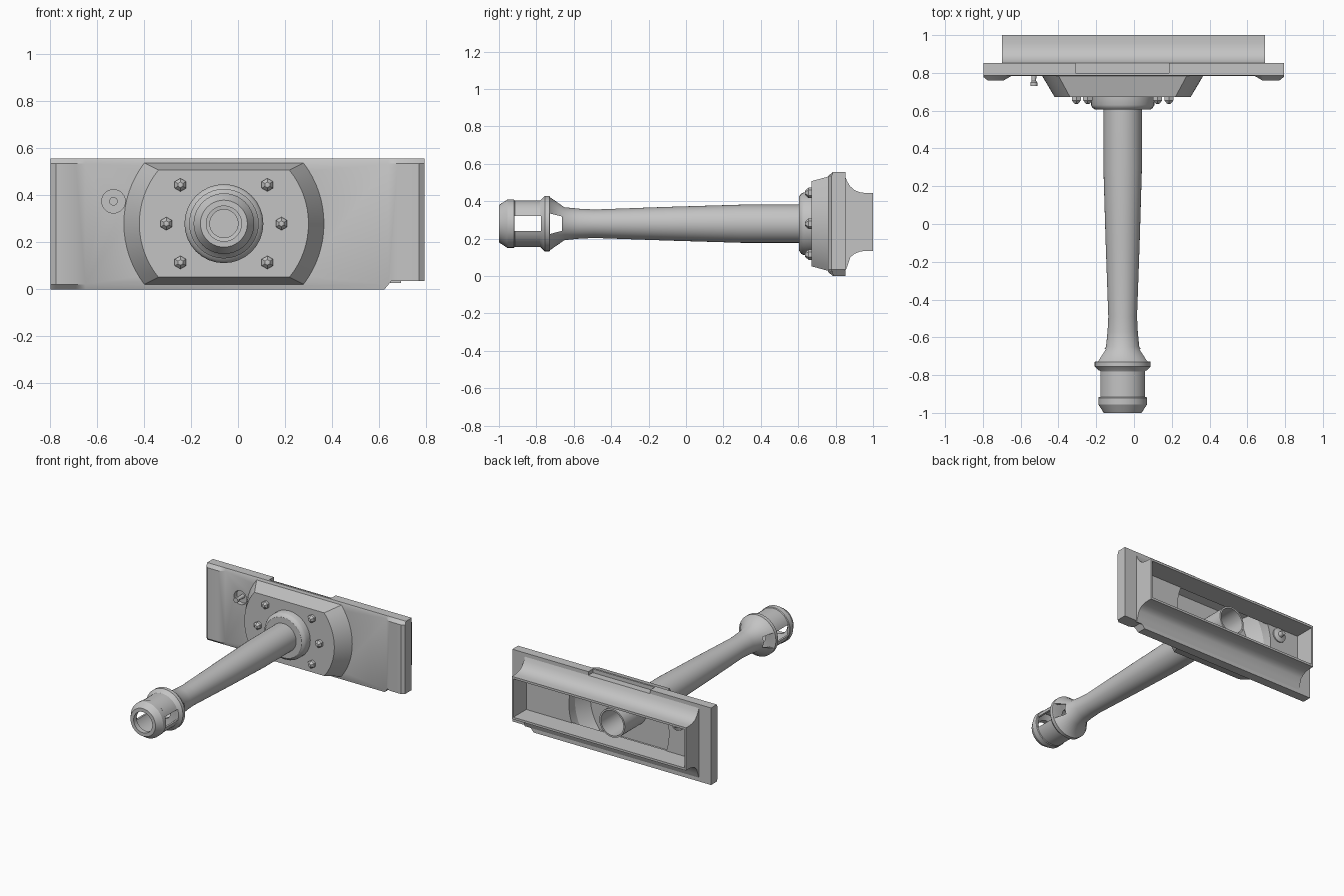
import bpy, bmesh, math
from mathutils import Vector

if "Cube" in bpy.data.objects:
    bpy.data.objects.remove(bpy.data.objects["Cube"])

CX, CZ = -0.06, 0.28          # barrel axis
grey = bpy.data.materials.new("plain_grey")
grey.diffuse_color = (0.55, 0.55, 0.55, 1)
grey.use_nodes = True
grey.node_tree.nodes["Principled BSDF"].inputs["Base Color"].default_value = grey.diffuse_color


def loft(name, rings, caps=True, helper=False):
    """Skin a list of point rings; single-point rings become poles."""
    bm = bmesh.new()
    vr = [[bm.verts.new(p) for p in r] for r in rings]
    for a, b in zip(vr, vr[1:]):
        n = max(len(a), len(b))
        for i in range(n):
            j = (i + 1) % n
            if len(a) == 1:
                bm.faces.new((a[0], b[i], b[j]))
            elif len(b) == 1:
                bm.faces.new((a[i], a[j], b[0]))
            else:
                bm.faces.new((a[i], a[j], b[j], b[i]))
    if caps:
        for r in (vr[0], vr[-1]):
            if len(r) > 2:
                bm.faces.new(r)
    bmesh.ops.recalc_face_normals(bm, faces=bm.faces)
    me = bpy.data.meshes.new(name)
    bm.to_mesh(me)
    bm.free()
    ob = bpy.data.objects.new(name, me)
    bpy.context.collection.objects.link(ob)
    me.materials.append(grey)
    ob.hide_render = helper
    ob.hide_viewport = False
    return ob


def circle(r, y, n=32, x=CX, z=CZ, turn=0.0):
    if r == 0:
        return [(x, y, z)]
    return [(x + r * math.cos(turn + 2 * math.pi * i / n), y,
             z + r * math.sin(turn + 2 * math.pi * i / n)) for i in range(n)]


def lathe(name, profile, n=32, x=CX, z=CZ, turn=0.0):
    return loft(name, [circle(r, y, n, x, z, turn) for r, y in profile])


def prism_x(name, poly, x0, x1, helper=False):
    return loft(name, [[(x, y, z) for y, z in poly] for x in (x0, x1)], helper=helper)


def box(name, x0, x1, y0, y1, z0, z1, helper=False):
    return prism_x(name, [(y0, z0), (y1, z0), (y1, z1), (y0, z1)], x0, x1, helper)


def cut(ob, *cutters):
    for c in cutters:
        m = ob.modifiers.new("cut", 'BOOLEAN')
        m.operation, m.solver, m.object = 'DIFFERENCE', 'EXACT', c
    bpy.context.view_layer.update()
    me = bpy.data.meshes.new_from_object(
        ob.evaluated_get(bpy.context.evaluated_depsgraph_get()))
    ob.modifiers.clear()
    ob.data = me


def outline(radius, half, y, n=16):
    """Two circular arcs joined by flat top and bottom edges."""
    a = math.asin(half / radius)
    angs = [-a + 2 * a * i / n for i in range(n + 1)]
    angs += [math.pi + t for t in angs]
    return [(CX + radius * math.cos(t), y, CZ + radius * math.sin(t)) for t in angs]


# Shield plate with thickened, chamfered ends
stations = [(-0.797, .778), (-.775, .76), (-.69, .76), (-.65, .783),
            (.64, .783), (.68, .76), (.77, .76), (.793, .778)]
plate = loft("shield_plate", [
    [(x, f, .022), (x, .786, 0), (x, .852, 0), (x, .852, .557), (x, .786, .557), (x, f, .535)]
    for x, f in stations])

# Rear rails with concave outer faces, top and mirrored bottom
cove = [(.845, .53), (.852, .53), (.862, .505), (.878, .48), (.9, .46),
        (.93, .448), (.96, .444), (1.0, .444), (1.0, .428), (.845, .428)]
top_rail = prism_x("top_rail", cove, -.70, .693)
bottom_rail = prism_x("bottom_rail", [(y, .557 - z + .022 * (z < .5)) for y, z in cove], -.70, .693)
for n, x in (("left", -.70), ("right", .681)):
    box(n + "_end_wall", x, x + .012, .845, 1.0, .14, .444)

# Cutters: top slot, lower corner, housing opening, stud hole
SX, SZ = -.53, .375
slot = box("slot_cutter", -.31, .185, .80, .872, .53, .6, True)
corner = loft("corner_cutter", [[(.615, y, -.01), (.652, y, .035), (.9, y, .035), (.9, y, -.01)]
                                for y in (.7, .9)], helper=True)
opening = loft("opening_cutter", [outline(.40, .22, y) for y in (.7, .9)], helper=True)
hole = loft("hole_cutter", [circle(.05, y, 24, SX, SZ) for y in (.7, .9)], helper=True)
cut(plate, slot, corner, opening, hole)
cut(top_rail, slot)

# Hollow housing around the barrel root
loft("barrel_housing", [outline(.345, .215, .685), outline(.405, .24, .79),
                        outline(.43, .26, .79), outline(.36, .228, .672)])

# Collar
lathe("barrel_collar", [(.08, .68), (.168, .68), (.168, .63), (.16, .615), (.145, .605), (.08, .605)])

# Barrel with hollow muzzle brake
barrel = lathe("barrel", [
    (0, -.55), (.062, -.5), (.09, .3), (.09, .93), (.102, .93), (.102, .3), (.09, -.1),
    (.076, -.49), (.08, -.57), (.088, -.65), (.14, -.725), (.148, -.73), (.148, -.755),
    (.128, -.775), (.125, -.78), (.125, -.915), (.129, -.92), (.129, -.955), (.1, -1.0),
    (.075, -1.0), (.075, -.965), (.112, -.945), (.112, -.775), (.06, -.768), (.06, -.735),
    (.125, -.725), (.078, -.657), (0, -.657)], 40)
side_port = box("port_cutter", -.4, .3, -.916, -.776, .24, .32, True)
cone_port = prism_x("cone_port_cutter", [(-.728, .225), (-.662, .242), (-.662, .318), (-.728, .335)],
                    -.4, .3, True)
cut(barrel, side_port, cone_port)

# Hexagonal domed bolts
for i, (dx, dz) in enumerate([(s * a, b) for s in (-1, 1)
                              for a, b in ((.185, .165), (.245, 0), (.185, -.165))]):
    lathe("bolt_%d" % (i + 1), [(.028, .68), (.028, .655), (.012, .637), (0, .635)],
          6, CX + dx, CZ + dz, math.pi / 6)

# Stud in a shallow dish
lathe("sight_stud", [(0, .73), (.018, .73), (.018, .75), (.012, .757), (.014, .815), (.051, .815),
                     (.051, .86), (.02, .87), (.015, .9), (0, .9)], 24, SX, SZ)

# Smooth shading with sharp edges kept, cutters dropped from the scene
for ob in list(bpy.data.objects):
    if ob.hide_render:
        bpy.data.objects.remove(ob)
bpy.ops.object.select_all(action='DESELECT')
for ob in bpy.data.objects:
    ob.select_set(True)
    bpy.context.view_layer.objects.active = ob
bpy.ops.object.shade_smooth_by_angle(angle=math.radians(30))
